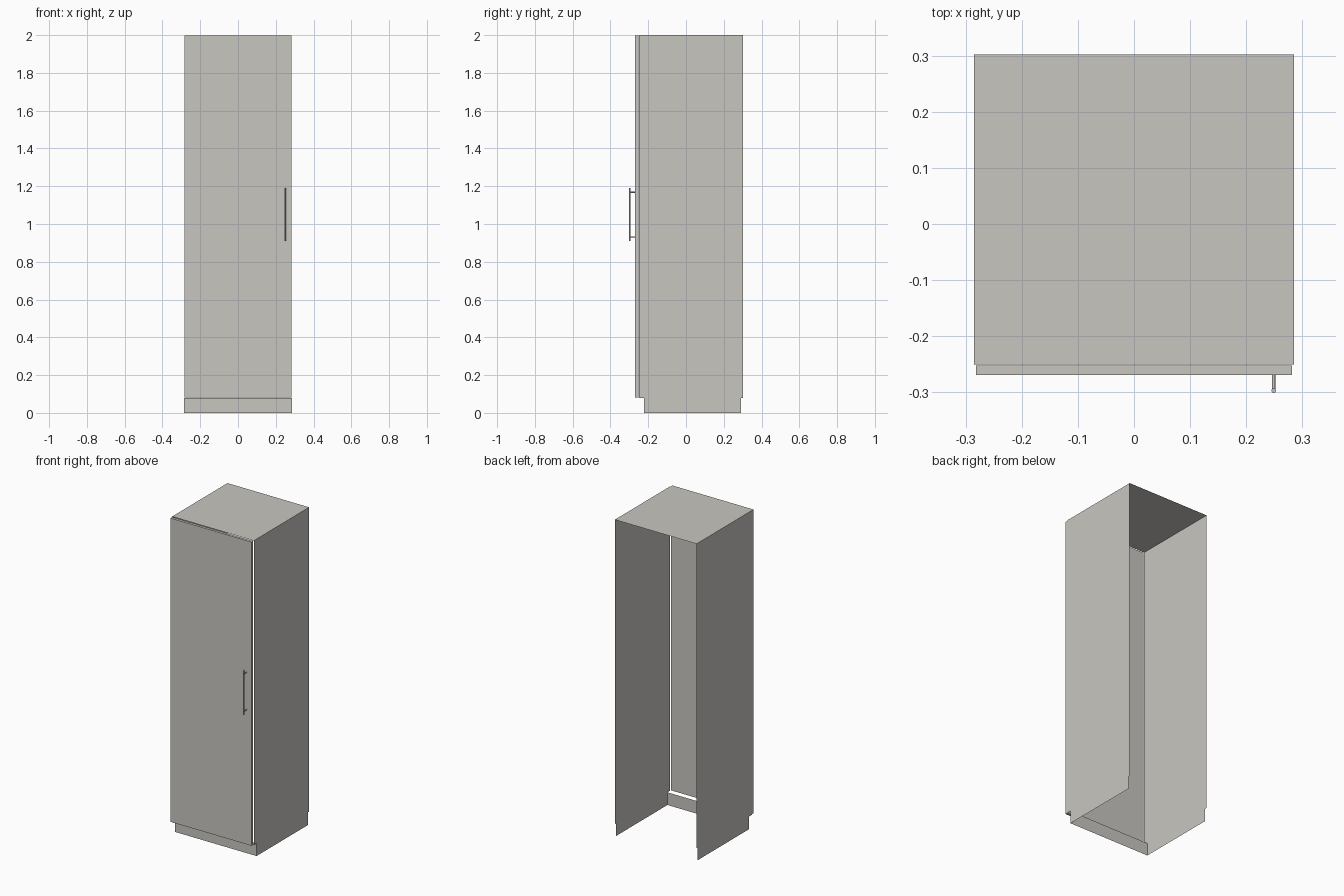
import bpy
import bmesh
from mathutils import Matrix, Vector

cube = bpy.data.objects.get("Cube")
if cube:
    bpy.data.objects.remove(cube, do_unlink=True)

paint = bpy.data.materials.new("warm light grey")
paint.use_nodes = True
colour = (0.58, 0.565, 0.53, 1)
paint.diffuse_color = colour
paint.node_tree.nodes["Principled BSDF"].inputs["Base Color"].default_value = colour

WIDTH = 0.285          # half width of the cabinet
FRONT, BACK = -0.25, 0.302
KICK_FRONT, KICK_BACK = -0.222, 0.29
KICK_TOP, TOP = 0.08, 2.0


def finish(name, bm):
    mesh = bpy.data.meshes.new(name)
    bm.to_mesh(mesh)
    bm.free()
    mesh.materials.append(paint)
    obj = bpy.data.objects.new(name, mesh)
    bpy.context.collection.objects.link(obj)
    return obj


def sheet(name, points):
    bm = bmesh.new()
    bm.faces.new([bm.verts.new(p) for p in points])
    return finish(name, bm)


def box(name, low, high):
    low, high = Vector(low), Vector(high)
    bm = bmesh.new()
    bmesh.ops.create_cube(bm, size=1, matrix=Matrix.Translation((low + high) / 2)
                          @ Matrix.Diagonal((high - low).to_4d()))
    return finish(name, bm)


def rod(name, start, end, radius):
    start, end = Vector(start), Vector(end)
    axis = end - start
    turn = axis.to_track_quat("Z", "Y").to_matrix().to_4x4()
    bm = bmesh.new()
    bmesh.ops.create_cone(bm, cap_ends=True, segments=16, radius1=radius,
                          radius2=radius, depth=axis.length,
                          matrix=Matrix.Translation((start + end) / 2) @ turn)
    obj = finish(name, bm)
    bpy.ops.object.select_all(action="DESELECT")
    obj.select_set(True)
    bpy.context.view_layer.objects.active = obj
    bpy.ops.object.shade_smooth_by_angle()


# Open-backed shell: thin sides stepping in to the plinth, and a top
outline = [(FRONT, KICK_TOP), (KICK_FRONT, KICK_TOP), (KICK_FRONT, 0),
           (KICK_BACK, 0), (KICK_BACK, KICK_TOP), (BACK, KICK_TOP),
           (BACK, TOP), (FRONT, TOP)]
sheet("left_side", [(WIDTH, y, z) for y, z in outline])
sheet("right_side", [(-WIDTH, y, z) for y, z in reversed(outline)])
sheet("top_panel", [(-WIDTH, FRONT, TOP), (WIDTH, FRONT, TOP),
                    (WIDTH, BACK, TOP), (-WIDTH, BACK, TOP)])

# Recessed toe kick
sheet("toe_kick", [(-WIDTH, KICK_FRONT, 0), (WIDTH, KICK_FRONT, 0),
                   (WIDTH, KICK_FRONT, KICK_TOP), (-WIDTH, KICK_FRONT, KICK_TOP)])

# Door
DOOR_FACE = -0.269
box("door", (-0.282, DOOR_FACE, KICK_TOP + 0.002), (0.282, -0.252, TOP - 0.002))

# Bar handle on two posts
HANDLE_X, HANDLE_Y = 0.249, -0.297
rod("handle_bar", (HANDLE_X, HANDLE_Y, 0.91), (HANDLE_X, HANDLE_Y, 1.19), 0.004)
for name, z in (("lower", 0.932), ("upper", 1.168)):
    rod(name + "_handle_post", (HANDLE_X, DOOR_FACE, z), (HANDLE_X, HANDLE_Y, z), 0.0028)
